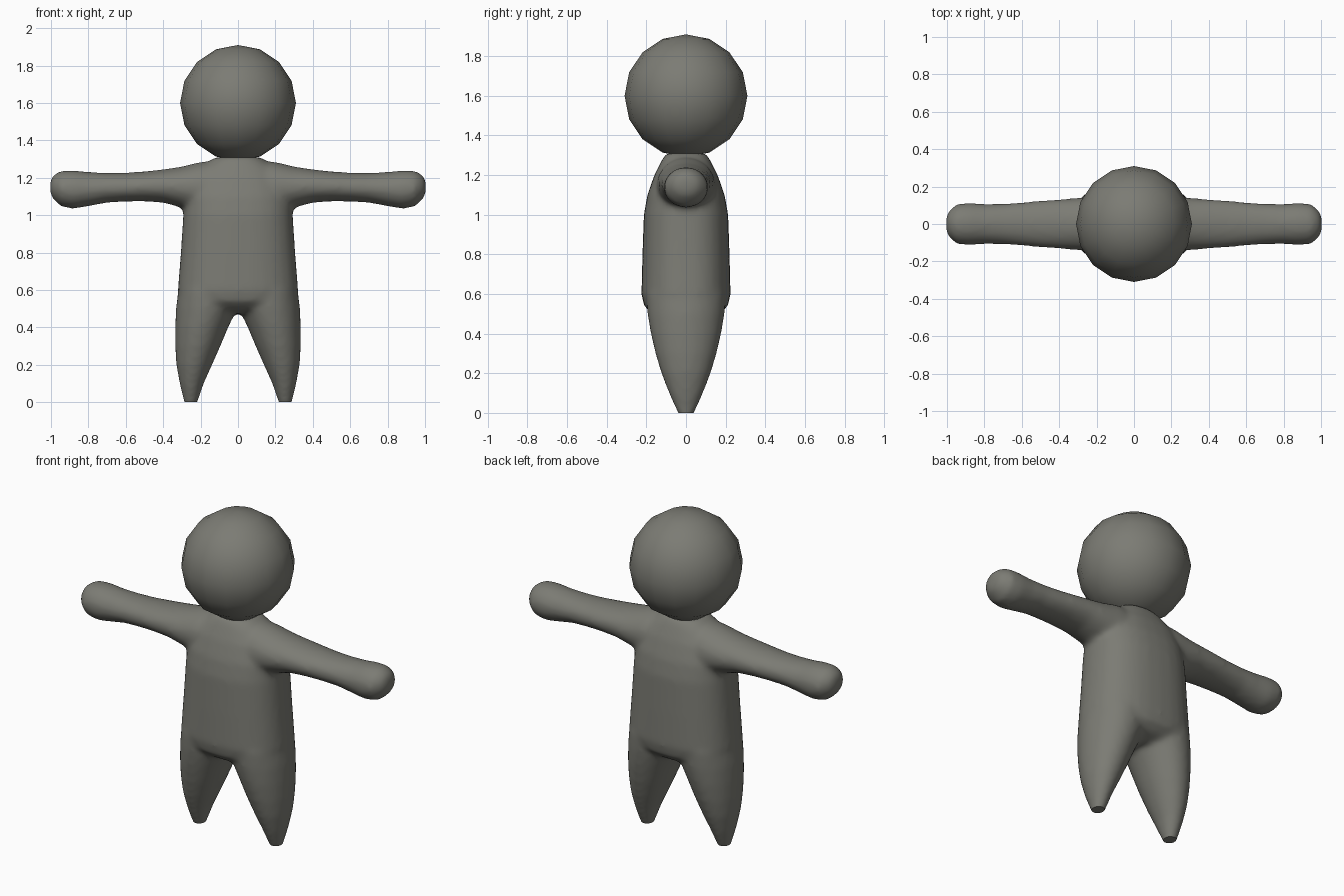
import bpy, bmesh, math
from mathutils import Vector

if "Cube" in bpy.data.objects:
    bpy.data.objects.remove(bpy.data.objects["Cube"])

grey = bpy.data.materials.new("warm grey")
grey.diffuse_color = (0.2, 0.2, 0.175, 1)
grey.use_nodes = True
grey.node_tree.nodes["Principled BSDF"].inputs["Base Color"].default_value = grey.diffuse_color


def ring(a, b, power, n=32):
    """Superellipse section with half sizes a and b."""
    pts = []
    for i in range(n):
        t = 2 * math.pi * i / n
        c, s = math.cos(t), math.sin(t)
        pts.append((a * math.copysign(abs(c) ** (2 / power), c),
                    b * math.copysign(abs(s) ** (2 / power), s)))
    return pts


def loft(bm, sections):
    """Skin a list of closed point loops and cap both ends."""
    loops = [[bm.verts.new(p) for p in sec] for sec in sections]
    n = len(loops[0])
    for lo, hi in zip(loops, loops[1:]):
        for i in range(n):
            j = (i + 1) % n
            bm.faces.new((lo[i], lo[j], hi[j], hi[i]))
    bm.faces.new(loops[0])
    bm.faces.new(loops[-1])


# torso: z, half width, half depth
TORSO = [(0.475, .15, .10), (0.50, .25, .17), (0.54, .315, .212), (0.60, .322, .225),
         (0.80, .306, .220), (1.00, .293, .213), (1.10, .285, .195), (1.20, .25, .160),
         (1.27, .18, .125), (1.31, .12, .100)]
# leg: z, inner x, outer x, half depth
LEG = [(-0.03, .225, .282, .028), (0, .216, .289, .043), (0.1, .183, .312, .087),
       (0.2, .138, .330, .125), (0.3, .094, .336, .155), (0.4, .052, .336, .178),
       (0.5, .005, .332, .195), (0.6, .0, .320, .200)]
# arm: x, bottom z, top z, half depth
ARM = [(0.0, 1.0, 1.30, .14), (0.2, 1.01, 1.285, .148), (0.3, 1.04, 1.26, .14),
       (0.4, 1.067, 1.245, .132), (0.5, 1.074, 1.234, .125), (0.6, 1.073, 1.227, .116),
       (0.7, 1.067, 1.226, .108), (0.8, 1.048, 1.231, .107), (0.88, 1.034, 1.240, .113),
       (0.945, 1.046, 1.238, .107), (0.983, 1.08, 1.218, .078), (1.004, 1.11, 1.19, .045)]

# body: overlapping lofts fused into one soft skin
bm = bmesh.new()
loft(bm, [[(x, y, z) for x, y in ring(w, d, 2.4)] for z, w, d in TORSO])
for s in (-1, 1):
    loft(bm, [[(s * (i + o) / 2 + x, y, z) for x, y in ring((o - i) / 2, d, 2)]
              for z, i, o, d in LEG])
    loft(bm, [[(s * x, y, (b + t) / 2 + z) for y, z in ring(d, (t - b) / 2, 2)]
              for x, b, t, d in ARM])
bmesh.ops.recalc_face_normals(bm, faces=bm.faces)
mesh = bpy.data.meshes.new("body")
bm.to_mesh(mesh)
bm.free()
body = bpy.data.objects.new("body", mesh)
bpy.context.collection.objects.link(body)
bpy.context.view_layer.objects.active = body
body.select_set(True)

fuse = body.modifiers.new("fuse", 'REMESH')
fuse.mode = 'VOXEL'
fuse.voxel_size = 0.015
soften = body.modifiers.new("soften", 'SMOOTH')
soften.factor = 0.5
soften.iterations = 10
for name in ("fuse", "soften"):
    bpy.ops.object.modifier_apply(modifier=name)

# flat soles
bm = bmesh.new()
bm.from_mesh(body.data)
cut = bmesh.ops.bisect_plane(bm, geom=bm.verts[:] + bm.edges[:] + bm.faces[:],
                             plane_co=Vector((0, 0, 0)), plane_no=Vector((0, 0, -1)),
                             clear_outer=True)
bmesh.ops.holes_fill(bm, edges=[e for e in bm.edges if e.is_boundary], sides=0)
bmesh.ops.recalc_face_normals(bm, faces=bm.faces)
bm.to_mesh(body.data)
bm.free()
body.data.materials.clear()
body.data.materials.append(grey)
bpy.ops.object.shade_smooth_by_angle(angle=math.radians(40))

# head
bpy.ops.mesh.primitive_uv_sphere_add(segments=16, ring_count=8, radius=0.31,
                                     location=(0, 0, 1.6))
head = bpy.context.object
head.name = "head"
head.data.materials.append(grey)
bpy.ops.object.shade_smooth_by_angle(angle=math.radians(40))
